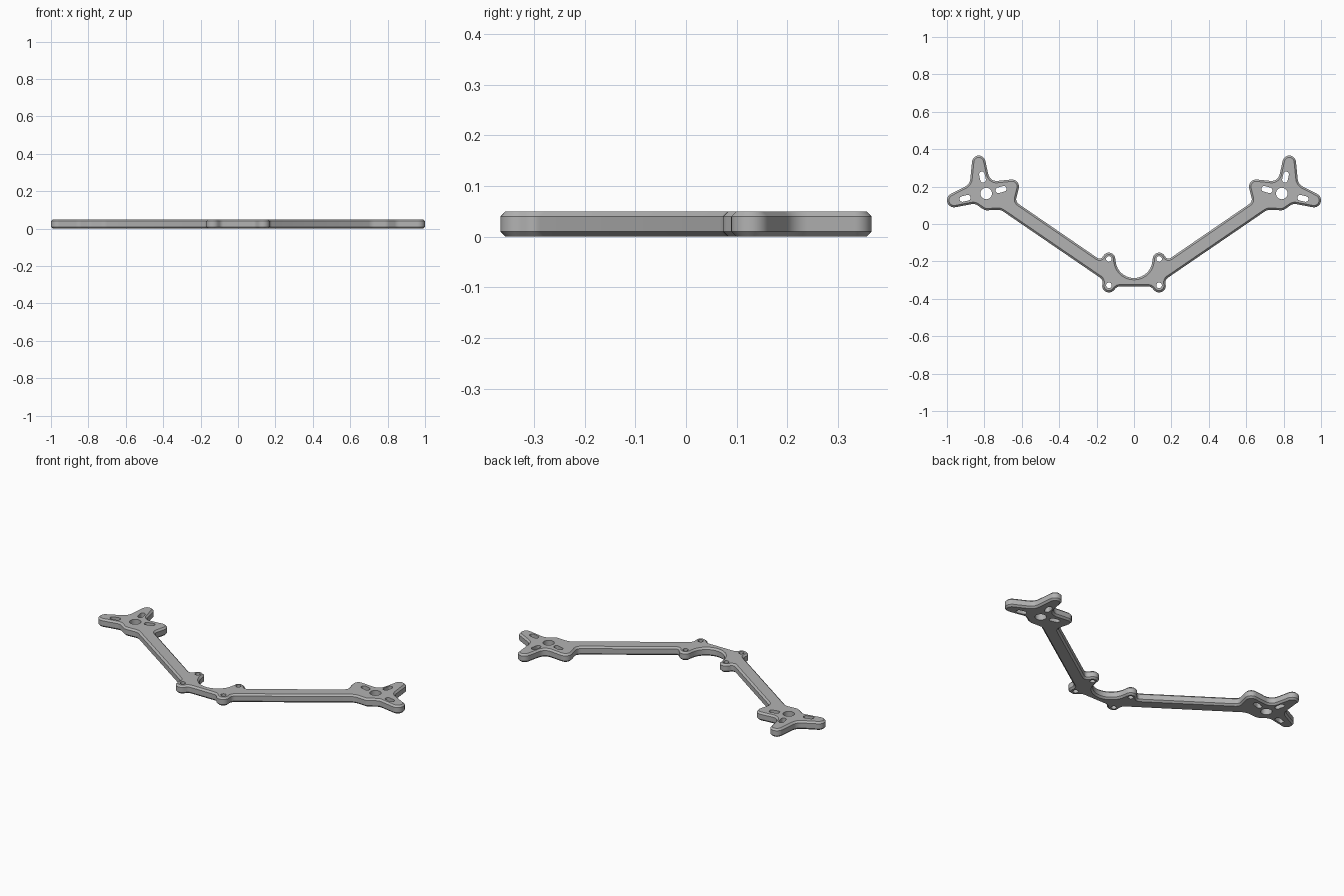
import bpy, bmesh
from math import acos, atan2, cos, sin, pi, radians
from mathutils import Vector

cube = bpy.data.objects.get("Cube")
if cube:
    bpy.data.objects.remove(cube)

THICK, CHAMFER = 0.05, 0.01
HUB = Vector((0.79, 0.163))

# Left half outline as circles (x, y, radius); negative radius = concave fillet
HALF = [
    (0.076, -0.364, -0.03), (0.134, -0.33, 0.036), (0.198, -0.312, -0.03),   # foot lug
    (0.728, 0.026, -0.05), (0.785, 0.115, 0.042), (0.86, 0.067, -0.04),      # lower mount lobe
    (0.962, 0.127, 0.038), (0.925, 0.245, -0.05),                            # outer prong
    (0.83, 0.33, 0.036), (0.735, 0.275, -0.045),                             # rear prong
    (0.653, 0.2, 0.038), (0.60, 0.132, -0.03),                               # inner lobe
    (0.1845, -0.165, -0.02), (0.134, -0.187, 0.034),                         # rear lug
]
NOTCH = [(0, -0.19, -0.099)]
OUTLINE = HALF + NOTCH + [(-x, y, r) for x, y, r in reversed(HALF)]


def belt(circles, inset):
    """Closed path made of arcs on the circles joined by tangent lines."""
    n = len(circles)
    normals = []
    for i in range(n):
        x1, y1, r1 = circles[i]
        x2, y2, r2 = circles[(i + 1) % n]
        d = Vector((x2 - x1, y2 - y1))
        ratio = max(-1, min(1, (r1 - r2) / d.length))
        normals.append(atan2(d.y, d.x) - acos(ratio))
    path = []
    for i, (x, y, r) in enumerate(circles):
        a = normals[i - 1]
        sweep = (normals[i] - a) % (2 * pi)
        if r < 0:
            sweep -= 2 * pi
        steps = max(2, round(abs(sweep) / radians(12)))
        for k in range(steps + 1):
            t = a + sweep * k / steps
            path.append((x + (r - inset) * cos(t), y + (r - inset) * sin(t)))
    return path


def slot(center, radius, angle=0.0, half=0.0, steps=12):
    """Round hole, or a stretched one when half is above zero."""
    axis = Vector((cos(angle), sin(angle))) * half
    path = []
    for end, start in ((axis, angle - pi / 2), (-axis, angle + pi / 2)):
        for k in range(steps + (1 if half else 0)):
            t = start + pi * k / steps
            path.append((center[0] + end.x + radius * cos(t),
                         center[1] + end.y + radius * sin(t)))
    return path


def ring(bm, path, z):
    verts = [bm.verts.new((x, y, z)) for x, y in path]
    edges = [bm.edges.new((v, verts[i - 1])) for i, v in enumerate(verts)]
    return verts, edges


def wall(bm, low, high):
    for i in range(len(low)):
        bm.faces.new((low[i - 1], low[i], high[i], high[i - 1]))


# Holes: lug screws, motor shaft and motor screw slots
holes = []
for side in (1, -1):
    group = [slot((0.134, -0.187), 0.015), slot((0.134, -0.328), 0.015), slot(HUB, 0.031)]
    for degrees, dist in ((77, 0.09), (-13, 0.116), (165, 0.082)):
        a = radians(degrees)
        group.append(slot(HUB + Vector((cos(a), sin(a))) * dist, 0.015, a, 0.015))
    holes += [[(side * x, y) for x, y in path] for path in group]

# Arm plate: chamfered outer wall, straight hole walls, flat caps
bm = bmesh.new()
levels = [(CHAMFER, 0), (0, CHAMFER), (0, THICK - CHAMFER), (CHAMFER, THICK)]
rings = [ring(bm, belt(OUTLINE, inset), z) for inset, z in levels]
for low, high in zip(rings, rings[1:]):
    wall(bm, low[0], high[0])
caps = [list(rings[0][1]), list(rings[-1][1])]
for path in holes:
    low, high = ring(bm, path, 0), ring(bm, path, THICK)
    wall(bm, low[0], high[0])
    caps[0] += low[1]
    caps[1] += high[1]
for edges, up in zip(caps, (-1, 1)):
    bmesh.ops.triangle_fill(bm, use_beauty=True, edges=edges, normal=(0, 0, up))
bmesh.ops.remove_doubles(bm, verts=bm.verts, dist=0.00005)
bmesh.ops.recalc_face_normals(bm, faces=bm.faces)

mesh = bpy.data.meshes.new("arm_plate")
bm.to_mesh(mesh)
bm.free()
plate = bpy.data.objects.new("arm_plate", mesh)
bpy.context.collection.objects.link(plate)

# Grey material
grey = bpy.data.materials.new("plain_grey")
grey.use_nodes = True
color = (0.45, 0.45, 0.45, 1)
grey.diffuse_color = color
grey.node_tree.nodes["Principled BSDF"].inputs["Base Color"].default_value = color
mesh.materials.append(grey)

bpy.ops.object.select_all(action="DESELECT")
plate.select_set(True)
bpy.context.view_layer.objects.active = plate
bpy.ops.object.shade_smooth_by_angle(angle=radians(30))
